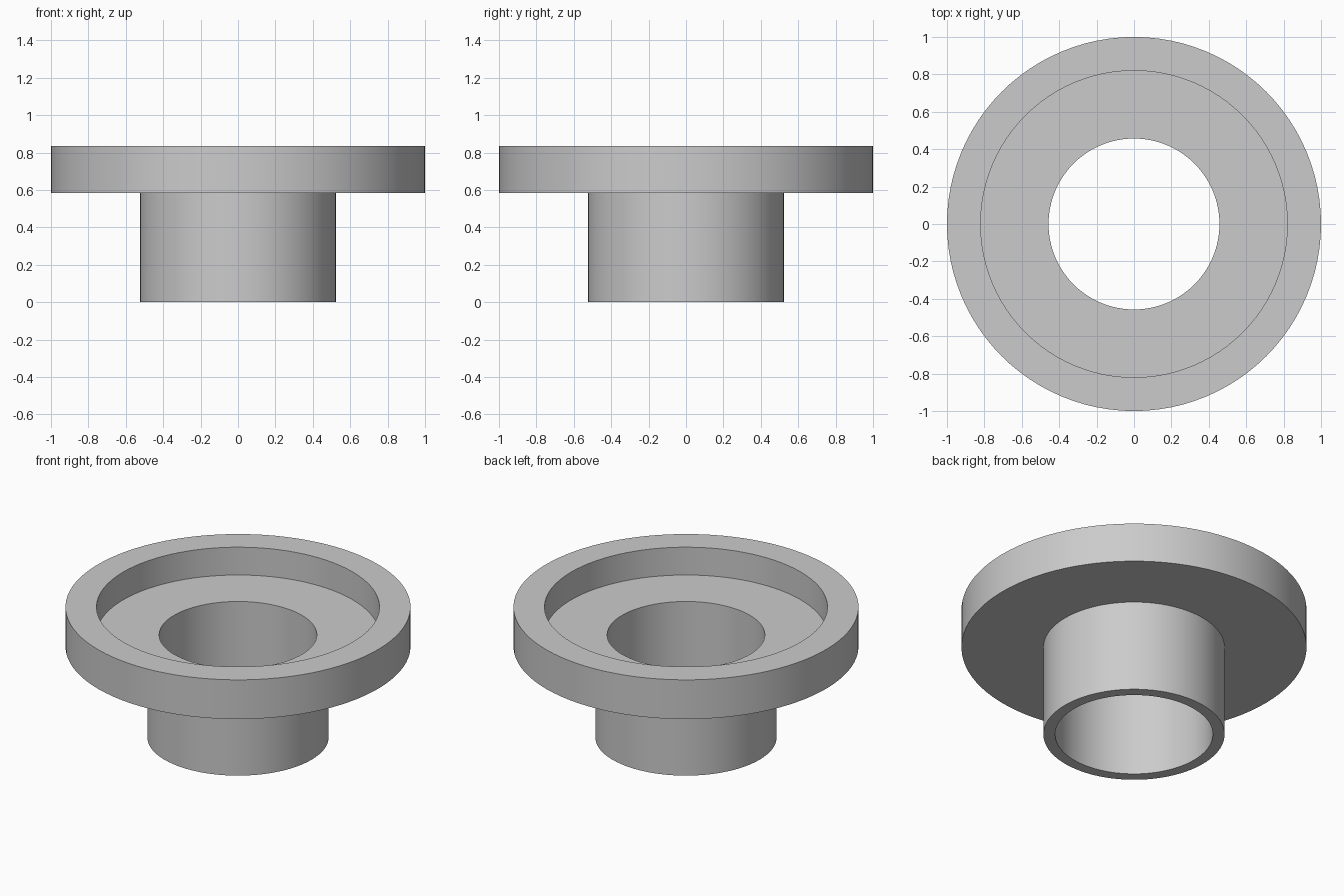
import bpy
import bmesh
from math import cos, sin, tau, radians

SEGMENTS = 96

cube = bpy.data.objects.get("Cube")
if cube:
    bpy.data.objects.remove(cube, do_unlink=True)

# Plain grey finish
grey = bpy.data.materials.new("plain grey")
grey.use_nodes = True
colour = (0.6, 0.6, 0.6, 1)
grey.diffuse_color = colour
grey.node_tree.nodes["Principled BSDF"].inputs["Base Color"].default_value = colour


def lathe(name, profile):
    """Revolve a closed (radius, height) profile around the z axis."""
    bm = bmesh.new()
    rings = [[bm.verts.new((r * cos(tau * i / SEGMENTS), r * sin(tau * i / SEGMENTS), z))
              for i in range(SEGMENTS)] for r, z in profile]
    for k, ring in enumerate(rings):
        above = rings[(k + 1) % len(rings)]
        for i in range(SEGMENTS):
            j = (i + 1) % SEGMENTS
            bm.faces.new((ring[i], ring[j], above[j], above[i]))
    bmesh.ops.recalc_face_normals(bm, faces=bm.faces)
    mesh = bpy.data.meshes.new(name)
    bm.to_mesh(mesh)
    bm.free()
    mesh.materials.append(grey)
    obj = bpy.data.objects.new(name, mesh)
    bpy.context.collection.objects.link(obj)
    bpy.ops.object.select_all(action="DESELECT")
    obj.select_set(True)
    bpy.context.view_layer.objects.active = obj
    bpy.ops.object.shade_smooth_by_angle(angle=radians(30))
    return obj


# Heights and radii of the turned part
flange_bottom, recess_floor, rim_top = 0.583, 0.656, 0.834
bore, tube, recess, rim = 0.457, 0.525, 0.82, 1.0

# One solid: tube below, flange with a recessed top, bore right through
lathe("flanged_bushing", [
    (bore, 0), (tube, 0), (tube, flange_bottom), (rim, flange_bottom),
    (rim, rim_top), (recess, rim_top), (recess, recess_floor), (bore, recess_floor),
])
